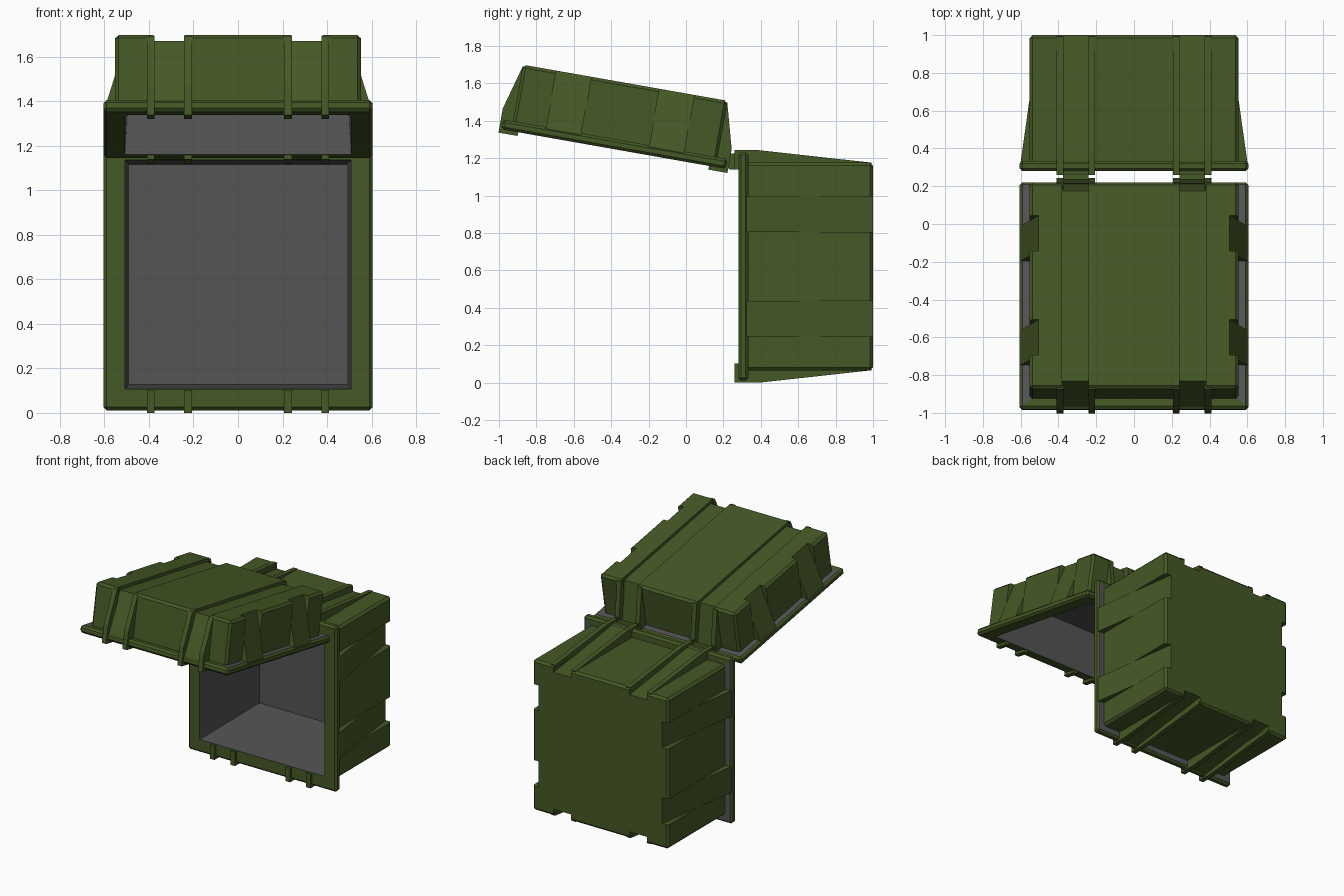
import bpy, bmesh, math
from mathutils import Matrix

if "Cube" in bpy.data.objects:
    bpy.data.objects.remove(bpy.data.objects["Cube"])

def material(name, col):
    m = bpy.data.materials.new(name)
    m.diffuse_color = (*col, 1)
    m.use_nodes = True
    m.node_tree.nodes["Principled BSDF"].inputs["Base Color"].default_value = m.diffuse_color
    return m

GREEN = material("olive_green", (0.06, 0.098, 0.019))
GRAY = material("lining_gray", (0.09, 0.09, 0.09))

# Each half is made in a local frame: x = width, y = length, z = depth from the opening
def prism(bm, poly, a, b, axis, sign=1):
    """Extrude a (distance, depth) profile from a to b; axis 'x' or 'y' is the profile direction."""
    def co(p, t):
        return (sign * p[0], t, p[1]) if axis == 'x' else (t, sign * p[0], p[1])
    lo = [bm.verts.new(co(p, a)) for p in poly]
    hi = [bm.verts.new(co(p, b)) for p in poly]
    n = len(poly)
    bm.faces.new(lo)
    bm.faces.new(hi)
    for i in range(n):
        bm.faces.new((lo[i], lo[(i + 1) % n], hi[(i + 1) % n], hi[i]))

def box(bm, hx, hy, z0, z1, bevel=0):
    prism(bm, [(-hx, z0), (hx, z0), (hx, z1), (-hx, z1)], -hy, hy, 'x')
    if bevel:
        bmesh.ops.bevel(bm, geom=bm.edges[:], offset=bevel, segments=1, affect='EDGES', profile=0.5)

def finish(bm, name, mat=GREEN):
    bmesh.ops.recalc_face_normals(bm, faces=bm.faces[:])
    me = bpy.data.meshes.new(name)
    bm.to_mesh(me)
    bm.free()
    me.materials.append(mat)
    ob = bpy.data.objects.new(name, me)
    bpy.context.collection.objects.link(ob)
    return ob

def cut(ob, cutter):
    mod = ob.modifiers.new("cut", 'BOOLEAN')
    mod.operation, mod.solver, mod.object = 'DIFFERENCE', 'EXACT', cutter
    bpy.context.view_layer.objects.active = ob
    bpy.ops.object.modifier_apply(modifier=mod.name)
    bpy.data.objects.remove(cutter)

def cavity(bm, d):
    """Tapered inner space."""
    lo = [bm.verts.new((x * .51, y * .515, -.05)) for x, y in ((-1, -1), (1, -1), (1, 1), (-1, 1))]
    hi = [bm.verts.new((x * .49, y * .495, d - .05)) for x, y in ((-1, -1), (1, -1), (1, 1), (-1, 1))]
    bm.faces.new(lo)
    bm.faces.new(hi)
    for i in range(4):
        j = (i + 1) % 4
        bm.faces.new((lo[i], lo[j], hi[j], hi[i]))

def line_inside(ob, d):
    ob.data.materials.append(GRAY)
    for p in ob.data.polygons:
        c = p.center
        if abs(c.x) < .513 and abs(c.y) < .518 and .004 < c.z < d - .045:
            p.material_index = 1

SIDE = [(-.375, -.185), (.185, .375)]
CHAN = [(-.38, -.24), (.24, .38)]

def half(name, d, mat, top_channels):
    slope = lambda w: .60 + (.505 - .60) * (w - .05) / (d - .05)
    hit = .05 + (.60 - .54) / .095 * (d - .05)
    parts = []

    # body shell with slanted grooves at its outer edges
    bm = bmesh.new()
    box(bm, .553, .555, .002, d, .016)
    body = finish(bm, name + "_body")
    bm = bmesh.new()
    groove = [(slope(.05), .05), (.8, .05), (.8, d + .05), (slope(d + .05), d + .05)]
    for s in (-1, 1):
        for a, b in SIDE:
            prism(bm, groove, a, b, 'x', s)
        for a, b in CHAN:
            prism(bm, groove, a, b, 'y', s)
    cavity(bm, d)
    cut(body, finish(bm, "groove_cutter"))
    if top_channels:
        bm = bmesh.new()
        for a, b in CHAN:
            prism(bm, [(-.8, d - .022), (.8, d - .022), (.8, d + .1), (-.8, d + .1)], a, b, 'y')
        cut(body, finish(bm, "channel_cutter"))
    line_inside(body, d)
    parts.append(body)

    # rim flange around the opening
    bm = bmesh.new()
    box(bm, .605, .61, 0, .053, .014)
    rim = finish(bm, name + "_rim")
    bm = bmesh.new()
    cavity(bm, d)
    cut(rim, finish(bm, "rim_cutter"))
    line_inside(rim, d)
    parts.append(rim)

    # slanted buttresses filling between the rim and the grooves
    bm = bmesh.new()
    wedge = [(.54, .04), (.60, .04), (.60, .05), (.54, hit)]
    for s in (-1, 1):
        for a, b in SIDE:
            prism(bm, wedge, a, b, 'x', s)
        for a, b in CHAN:
            prism(bm, wedge, a, b, 'y', s)
    parts.append(finish(bm, name + "_buttresses"))

    # thin fins that end in clips over the rim
    bm = bmesh.new()
    fin = [(.518, -.02), (.6215, -.02), (.6215, .11), (.555, d - .008), (.535, d - .012), (.535, .01), (.518, .01)]
    for s in (-1, 1):
        for a, b in ((.207, .242), (.374, .409)):
            prism(bm, fin, a, b, 'y', s)
            prism(bm, fin, -b, -a, 'y', s)
    parts.append(finish(bm, name + "_fins"))

    for p in parts:
        p.matrix_world = mat

# base lies on its side with the opening to the front; lid is swung open above
half("base", .72, Matrix.Translation((0, .28, .6215)) @ Matrix.Rotation(math.radians(-90), 4, 'X'), False)
half("lid", .36, Matrix.Translation((0, -.387, 1.249)) @ Matrix.Rotation(math.radians(-10), 4, 'X'), True)

# hinge barrels
for side, x in (("left", -.308), ("right", .308)):
    bm = bmesh.new()
    bmesh.ops.create_cone(bm, cap_ends=True, segments=10, radius1=.045, radius2=.045, depth=.135,
                          matrix=Matrix.Translation((x, .25, 1.182)) @ Matrix.Rotation(math.pi / 2, 4, 'Y'))
    finish(bm, "hinge_" + side)
